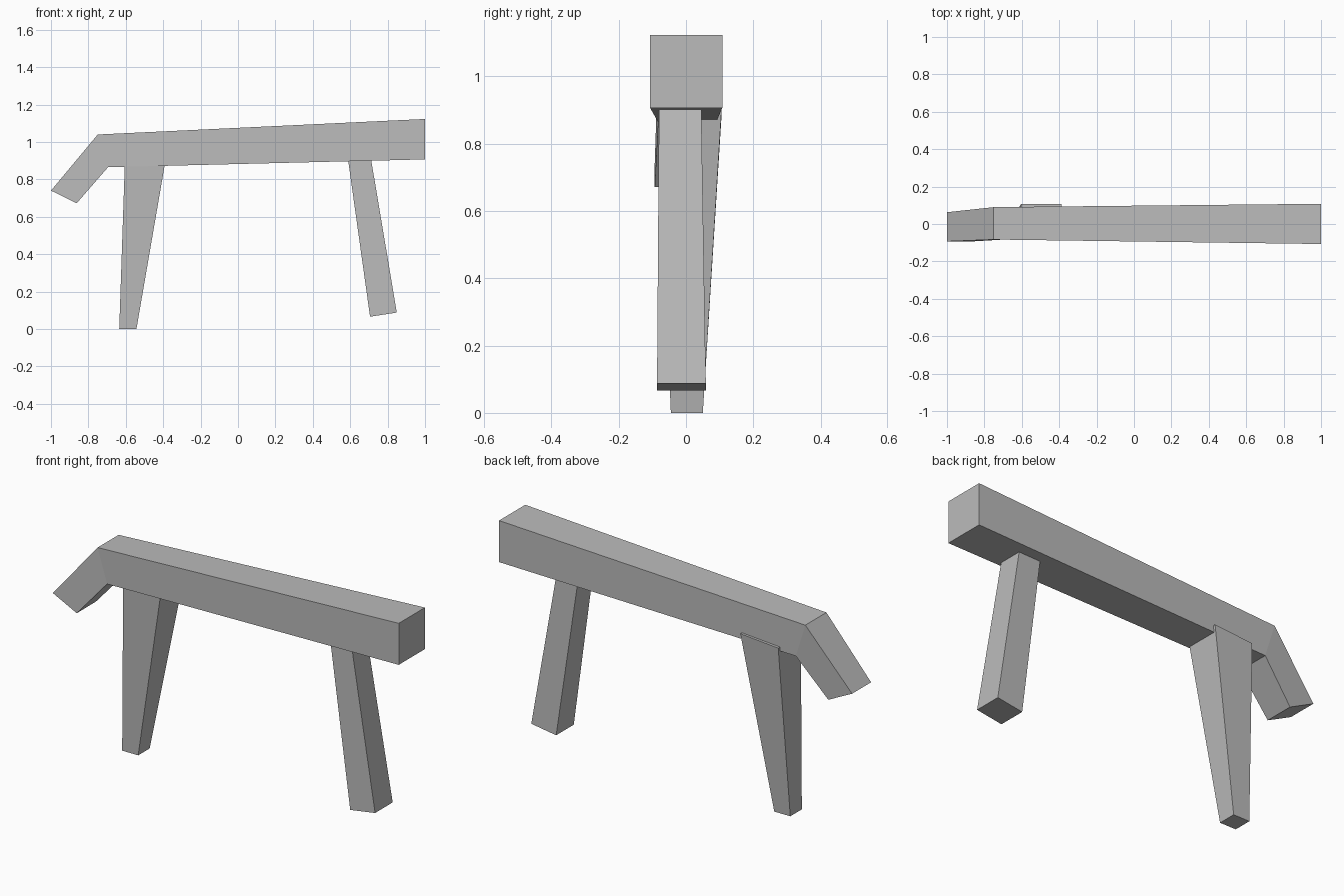
import bpy

if "Cube" in bpy.data.objects:
    bpy.data.objects.remove(bpy.data.objects["Cube"])

grey = bpy.data.materials.new("plain grey")
grey.diffuse_color = (0.5, 0.5, 0.5, 1)
grey.use_nodes = True
grey.node_tree.nodes["Principled BSDF"].inputs["Base Color"].default_value = grey.diffuse_color


def loft(name, sections):
    """Join four-cornered sections into a closed, flat-faced solid."""
    verts = [p for s in sections for p in s]
    faces = [(0, 1, 2, 3)]
    for k in range(len(sections) - 1):
        a, b = 4 * k, 4 * k + 4
        for i in range(4):
            j = (i + 1) % 4
            faces.append((a + j, a + i, b + i, b + j))
    n = len(verts)
    faces.append((n - 1, n - 2, n - 3, n - 4))
    mesh = bpy.data.meshes.new(name)
    mesh.from_pydata(verts, [], faces)
    mesh.materials.append(grey)
    obj = bpy.data.objects.new(name, mesh)
    bpy.context.collection.objects.link(obj)
    return obj


def cut(top, bottom, front, back):
    """Section across the beam: top and bottom are (x, z)."""
    return [(top[0], front, top[1]), (bottom[0], front, bottom[1]),
            (bottom[0], back, bottom[1]), (top[0], back, top[1])]


def slab(left, right, front, back):
    """Section across a leg: left and right are (x, z)."""
    return [(left[0], front, left[1]), (left[0], back, left[1]),
            (right[0], back, right[1]), (right[0], front, right[1])]


# Long beam, slightly tapered, rising to the right
mitre = cut((-0.75, 1.04), (-0.695, 0.865), -0.083, 0.09)
loft("beam", [cut((1.0, 1.123), (1.0, 0.907), -0.107, 0.108), mitre])

# Drooping end piece
loft("drooping_end", [mitre, cut((-1.0, 0.74), (-0.863, 0.672), -0.093, 0.063)])

# Tapered leg on the left, its top poking just past the back of the beam
loft("tapered_leg", [slab((-0.635, 0.0), (-0.543, 0.0), -0.045, 0.05),
                     slab((-0.605, 0.888), (-0.387, 0.905), -0.08, 0.106)])

# Slanted leg on the right
loft("slanted_leg", [slab((0.706, 0.066), (0.849, 0.088), -0.086, 0.059),
                     slab((0.585, 0.93), (0.706, 0.94), -0.08, 0.045)])
